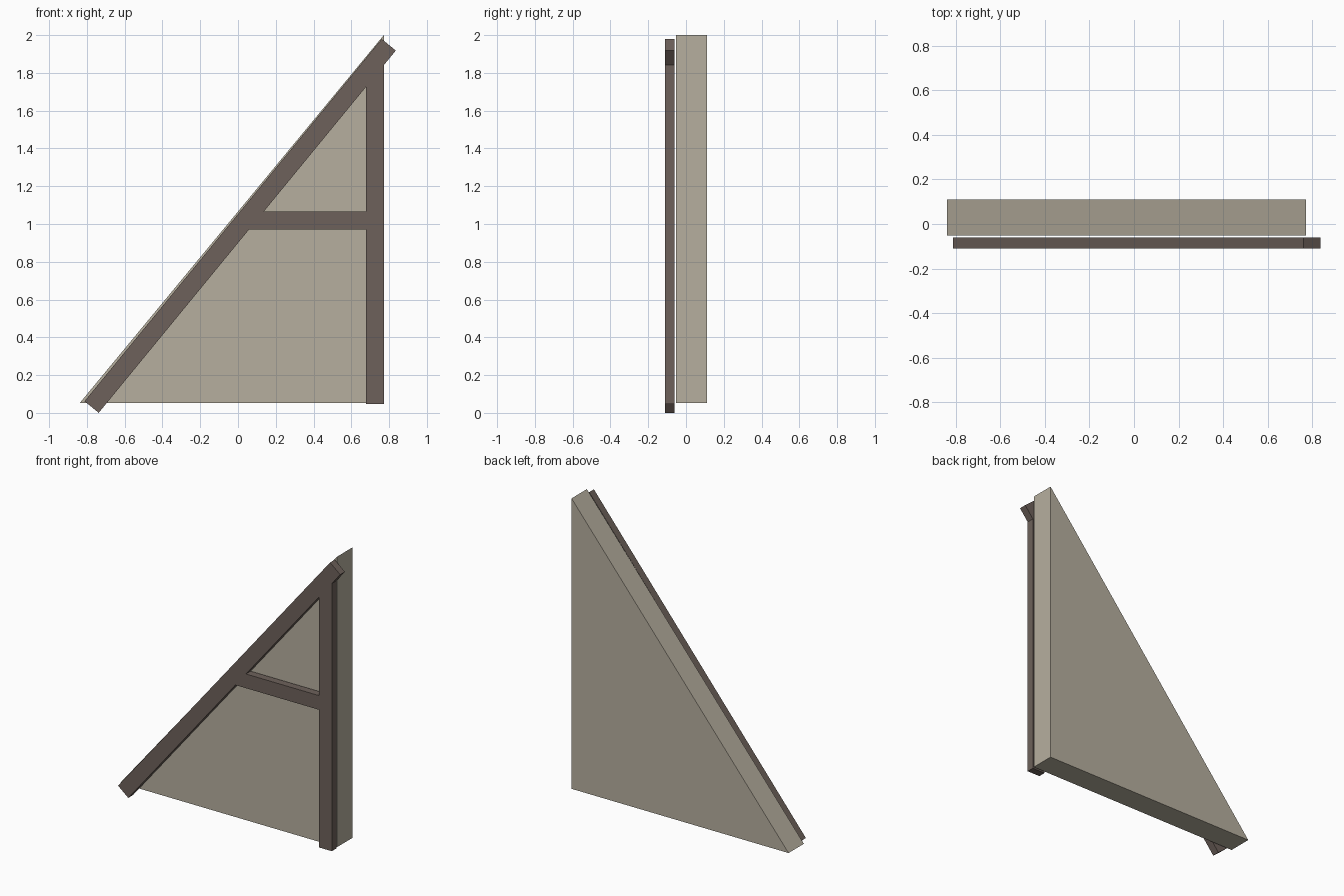
import bpy, bmesh
from mathutils import Vector

if "Cube" in bpy.data.objects:
    bpy.data.objects.remove(bpy.data.objects["Cube"])


def material(name, rgb):
    m = bpy.data.materials.new(name)
    m.diffuse_color = (*rgb, 1.0)
    m.use_nodes = True
    m.node_tree.nodes["Principled BSDF"].inputs["Base Color"].default_value = m.diffuse_color
    return m


plaster = material("plaster", (0.47, 0.43, 0.345))
timber = material("dark timber", (0.155, 0.121, 0.104))


def extrude_profile(name, points, y_front, y_back, mat):
    """Extrude an x-z outline from the front plane to the back plane."""
    bm = bmesh.new()
    face = bm.faces.new([bm.verts.new((x, y_front, z)) for x, z in points])
    ext = bmesh.ops.extrude_face_region(bm, geom=[face])
    verts = [g for g in ext["geom"] if isinstance(g, bmesh.types.BMVert)]
    bmesh.ops.translate(bm, verts=verts, vec=(0, y_back - y_front, 0))
    bmesh.ops.recalc_face_normals(bm, faces=bm.faces)
    mesh = bpy.data.meshes.new(name)
    bm.to_mesh(mesh)
    bm.free()
    mesh.materials.append(mat)
    obj = bpy.data.objects.new(name, mesh)
    bpy.context.collection.objects.link(obj)
    return obj


FRONT, BACK = -0.11, -0.06      # timber depth
POST_IN, POST_OUT = 0.678, 0.773
RAIL_LOW, RAIL_HIGH = 0.97, 1.065

# Triangular gable wall panel
extrude_profile("gable_panel", [(-0.838, 0.052), (0.772, 0.052), (0.772, 2.0)],
                -0.052, 0.11, plaster)

# Sloping rafter, given by its centre line and width
start, end = Vector((-0.775, 0.031)), Vector((0.798, 1.949))
along = (end - start).normalized()
side = Vector((along.y, -along.x)) * 0.0485
extrude_profile("rafter", [start - side, start + side, end + side, end - side],
                FRONT, BACK, timber)

# Underside line of the rafter, where the other timbers are cut to meet it
low = start + side
slope = along.y / along.x


def under_z(x):
    return low.y + (x - low.x) * slope


def under_x(z):
    return low.x + (z - low.y) / slope


# Upright post
extrude_profile("upright_post", [(POST_IN, 0.047), (POST_OUT, 0.047),
                                 (POST_OUT, under_z(POST_OUT)), (POST_IN, under_z(POST_IN))],
                FRONT, BACK, timber)

# Horizontal rail between rafter and post
extrude_profile("cross_rail", [(under_x(RAIL_LOW), RAIL_LOW), (POST_IN, RAIL_LOW),
                               (POST_IN, RAIL_HIGH), (under_x(RAIL_HIGH), RAIL_HIGH)],
                FRONT, BACK, timber)
